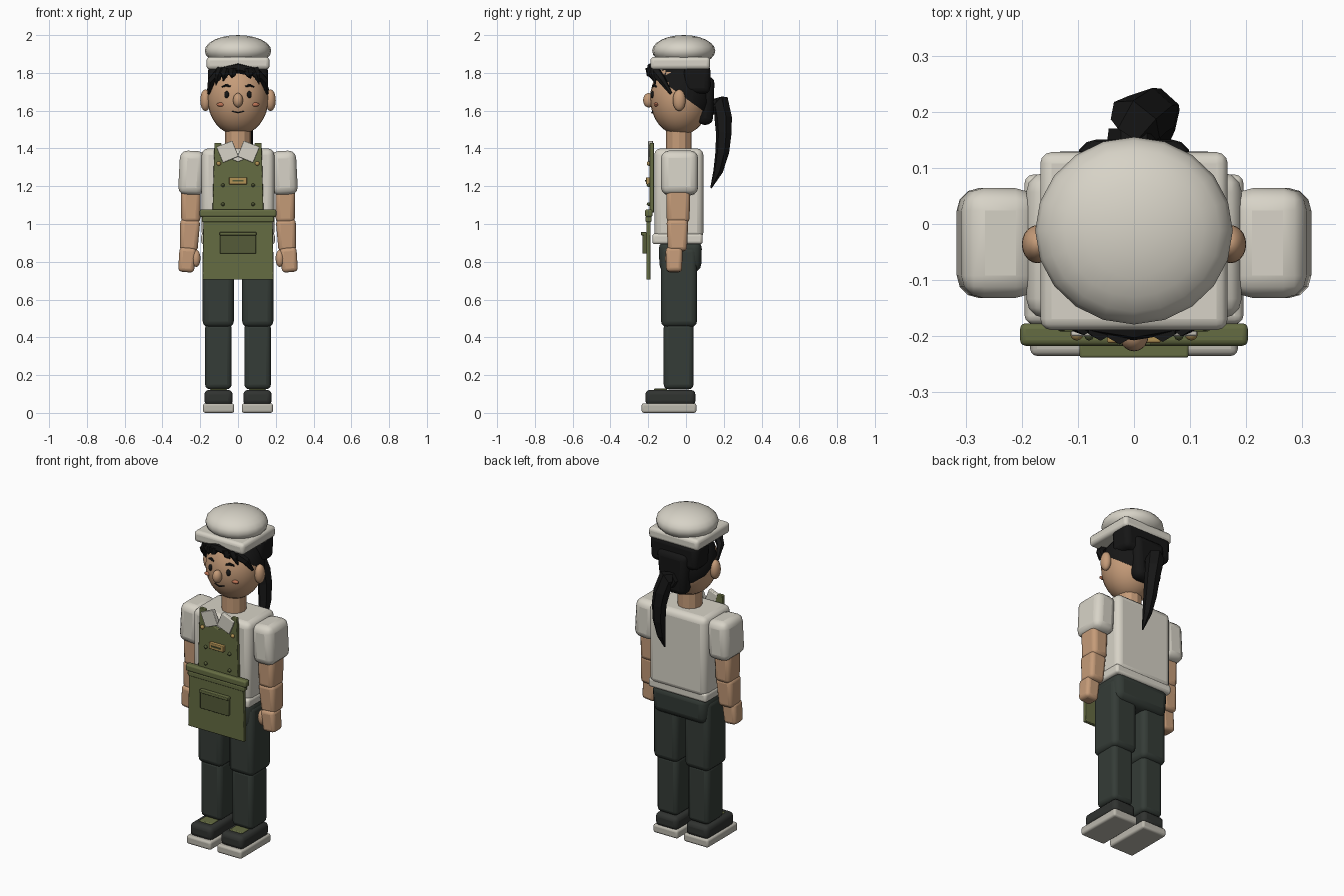
import bpy, bmesh, math
from mathutils import Vector, Matrix

if "Cube" in bpy.data.objects:
    bpy.data.objects.remove(bpy.data.objects["Cube"])


def material(name, r, g, b):
    m = bpy.data.materials.new(name)
    m.diffuse_color = (r, g, b, 1)
    m.use_nodes = True
    m.node_tree.nodes["Principled BSDF"].inputs["Base Color"].default_value = m.diffuse_color
    return m


SKIN = material("skin", .56, .33, .19)
BLUSH = material("blush", .5, .17, .09)
CREAM = material("cream", .68, .65, .57)
SOLE = material("sole", .5, .48, .42)
OLIVE = material("olive", .13, .15, .055)
OLIVE2 = material("dark_olive", .09, .105, .04)
PANTS = material("trousers", .035, .045, .038)
SHOE = material("shoe", .03, .033, .03)
BLACK = material("black", .008, .008, .008)
BRASS = material("brass", .45, .29, .09)


def finish(name, bm, mat, bevel=0, smooth=True):
    bmesh.ops.recalc_face_normals(bm, faces=bm.faces[:])
    me = bpy.data.meshes.new(name)
    bm.to_mesh(me)
    bm.free()
    ob = bpy.data.objects.new(name, me)
    bpy.context.collection.objects.link(ob)
    me.materials.append(mat)
    if bevel:
        b = ob.modifiers.new("bevel", 'BEVEL')
        b.width, b.segments, b.limit_method = bevel, 3, 'NONE'
    if smooth:
        bpy.context.view_layer.objects.active = ob
        for o in bpy.context.selected_objects:
            o.select_set(False)
        ob.select_set(True)
        bpy.ops.object.shade_smooth_by_angle(angle=math.radians(40))
    return ob


# box from x, y and z ranges; taper scales the bottom, tilt turns about y (degrees)
def box(name, xs, ys, zs, mat, bevel=0, taper=1, tilt=0, mirror=False):
    for s in ((1, -1) if mirror else (1,)):
        bm = bmesh.new()
        bmesh.ops.create_cube(bm, size=1)
        c = Vector([(a + b) / 2 for a, b in (xs, ys, zs)])
        for v in bm.verts:
            k = taper if v.co.z < 0 else 1
            v.co = Vector((v.co.x * (xs[1] - xs[0]) * k, v.co.y * (ys[1] - ys[0]) * k,
                           v.co.z * (zs[1] - zs[0])))
            v.co = Matrix.Rotation(math.radians(tilt), 3, 'Y') @ v.co + c
            v.co.x *= s
        finish(name, bm, mat, bevel)


def ball(name, c, r, mat, mirror=False, segs=20, cut=None):
    for s in ((1, -1) if mirror else (1,)):
        bm = bmesh.new()
        bmesh.ops.create_uvsphere(bm, u_segments=segs, v_segments=segs * 3 // 5, radius=1)
        for v in bm.verts:
            v.co = Vector((s * (v.co.x * r[0] + c[0]), v.co.y * r[1] + c[1], v.co.z * r[2] + c[2]))
        if cut:
            res = bmesh.ops.bisect_plane(bm, geom=bm.verts[:] + bm.edges[:] + bm.faces[:],
                                         plane_co=cut[0], plane_no=cut[1], clear_inner=True)
            bmesh.ops.contextual_create(bm, geom=[e for e in res['geom_cut']
                                                  if isinstance(e, bmesh.types.BMEdge)])
        finish(name, bm, mat)


# tapered tube through (x, y, z, radius) points
def tube(name, pts, mat, res=1):
    cu = bpy.data.curves.new(name, 'CURVE')
    cu.dimensions, cu.bevel_depth, cu.bevel_resolution = '3D', 1, res
    cu.use_fill_caps = True
    sp = cu.splines.new('POLY')
    sp.points.add(len(pts) - 1)
    for p, (x, y, z, r) in zip(sp.points, pts):
        p.co, p.radius = (x, y, z, 1), r
    sp.use_smooth = False
    cu.materials.append(mat)
    bpy.context.collection.objects.link(bpy.data.objects.new(name, cu))


# flat outline in xz extruded along y
def plate(name, outline, y0, y1, mat, bevel=.004):
    bm = bmesh.new()
    f = bm.faces.new([bm.verts.new((x, y0, z)) for x, z in outline])
    ext = bmesh.ops.extrude_face_region(bm, geom=[f])
    for v in ext['geom']:
        if isinstance(v, bmesh.types.BMVert):
            v.co.y = y1
    finish(name, bm, mat, bevel)


# shoes
box("shoe_sole", (.02, .185), (-.235, .055), (0, .05), SOLE, .012, mirror=True)
box("shoe_upper", (.028, .178), (-.215, .05), (.04, .122), SHOE, .025, mirror=True)
box("shoe_tongue", (.06, .145), (-.17, -.1), (.11, .128), OLIVE, .005, mirror=True)

# trousers
box("shin", (.034, .174), (-.118, .04), (.125, .475), PANTS, .025, mirror=True)
box("thigh", (.022, .187), (-.132, .058), (.455, .88), PANTS, .03, mirror=True)
box("hips", (-.185, .185), (-.145, .085), (.745, .91), PANTS, .04, taper=.95)

# shirt
box("torso", (-.192, .192), (-.168, .092), (.92, .14 + 1.26), CREAM, .035)
box("shirt_hem", (-.195, .195), (-.178, .088), (.893, .95), CREAM, .015)
box("sleeve", (.176, .312), (-.132, .064), (1.153, 1.387), CREAM, .04, tilt=-3, mirror=True)

# arms and hands
box("upper_arm", (.197, .303), (-.105, .022), (1.005, 1.19), SKIN, .025, taper=.95, mirror=True)
box("forearm", (.204, .31), (-.103, .012), (.855, 1.025), SKIN, .022, taper=.88, tilt=-3, mirror=True)
box("hand", (.225, .315), (-.108, -.018), (.745, .875), SKIN, .02, taper=.93, tilt=-5, mirror=True)
ball("thumb", (.222, -.085, .818), (.024, .026, .046), SKIN, mirror=True, segs=14)

# apron
plate("apron_bib", [(-.135, 1.06), (.135, 1.06), (.13, 1.25), (.125, 1.43), (.09, 1.43),
                    (.07, 1.36), (0, 1.33), (-.07, 1.36), (-.09, 1.43), (-.125, 1.43), (-.13, 1.25)],
      -.17, -.192, OLIVE)
box("apron_waistband", (-.203, .203), (-.217, -.177), (1.037, 1.077), OLIVE, .01)
box("apron_fold", (-.19, .19), (-.215, -.182), (1.01, 1.04), OLIVE, .007)
box("apron_skirt", (-.183, .183), (-.21, -.188), (.705, 1.03), OLIVE, .004, taper=1.03)
box("apron_pocket", (-.095, .095), (-.23, -.205), (.843, .955), OLIVE2, .005)
box("pocket_flap", (-.097, .097), (-.238, -.21), (.94, .958), OLIVE, .004)
box("collar_flap", (.01, .1), (-.2, -.175), (1.338, 1.428), CREAM, .004, tilt=22, mirror=True)
ball("strap_button", (.102, -.196, 1.32), (.012, .012, .012), BRASS, mirror=True, segs=12)
for z in (1.105, 1.205):
    ball("bib_rivet", (.08, -.194, z), (.01, .014, .01), OLIVE2, mirror=True, segs=10)
box("bib_badge", (-.048, .048), (-.212, -.188), (1.21, 1.247), BRASS, .004)
box("badge_bar", (-.03, .03), (-.216, -.205), (1.225, 1.233), OLIVE2)

# neck and head
tube("neck", [(0, -.038, 1.37, .068), (0, -.038, 1.52, .068)], SKIN, res=4)
ball("head", (0, -.032, 1.665), (.162, .158, .195), SKIN, segs=28)
ball("ear", (.172, -.036, 1.655), (.028, .034, .057), SKIN, mirror=True)
ball("nose", (0, -.198, 1.655), (.026, .029, .038), SKIN)
ball("eye", (.06, -.177, 1.685), (.013, .011, .019), BLACK, mirror=True, segs=14)
ball("cheek", (.09, -.158, 1.632), (.024, .012, .011), BLUSH, mirror=True, segs=14)
for s in (1, -1):
    tube("eyebrow", [(s * .04, -.176, 1.728, .005), (s * .062, -.168, 1.735, .008),
                     (s * .085, -.155, 1.726, .004)], BLACK)
tube("mouth", [(-.033, -.176, 1.597, .003), (0, -.18, 1.589, .004), (.033, -.176, 1.597, .003)], BLACK)

# hair
ball("hair_cap", (0, -.022, 1.675), (.168, .165, .19), BLACK, segs=16,
     cut=((0, -.05, 1.70), Vector((0, .58, .81))))
box("hair_back", (-.16, .16), (-.01, .13), (1.69, 1.84), BLACK, .03, taper=.97)
box("hair_nape", (-.105, .105), (.05, .152), (1.525, 1.78), BLACK, .035, taper=.8)
tube("fringe_sweep", [(-.155, -.08, 1.69, .008), (-.14, -.13, 1.76, .022), (-.09, -.165, 1.81, .03),
                      (0, -.18, 1.826, .029), (.085, -.165, 1.81, .03), (.138, -.125, 1.76, .022),
                      (.155, -.08, 1.69, .008)], BLACK)
for x, z in ((-.105, 1.735), (-.07, 1.758), (-.03, 1.775), (.06, 1.772), (.1, 1.74)):
    y = -.19 + 1.6 * x * x
    tube("fringe_lock", [(x * .85, y, 1.825, .026), (x, y, 1.79, .02), (x * 1.12, y + .012, z, .003)], BLACK)
tube("ponytail_tie", [(0, .13, 1.62, .05), (0, .17, 1.62, .045)], BLACK)
tube("ponytail", [(-.008, .165, 1.63, .04), (.005, .185, 1.635, .052), (.025, .197, 1.56, .047),
                  (.04, .2, 1.48, .042), (.046, .192, 1.38, .037), (.048, .17, 1.28, .026),
                  (.05, .132, 1.19, .004)], BLACK)

# cap
box("cap_band", (-.167, .167), (-.189, .128), (1.818, 1.885), CREAM, .02)
ball("cap_crown", (0, -.012, 1.917), (.176, .167, .083), CREAM)
